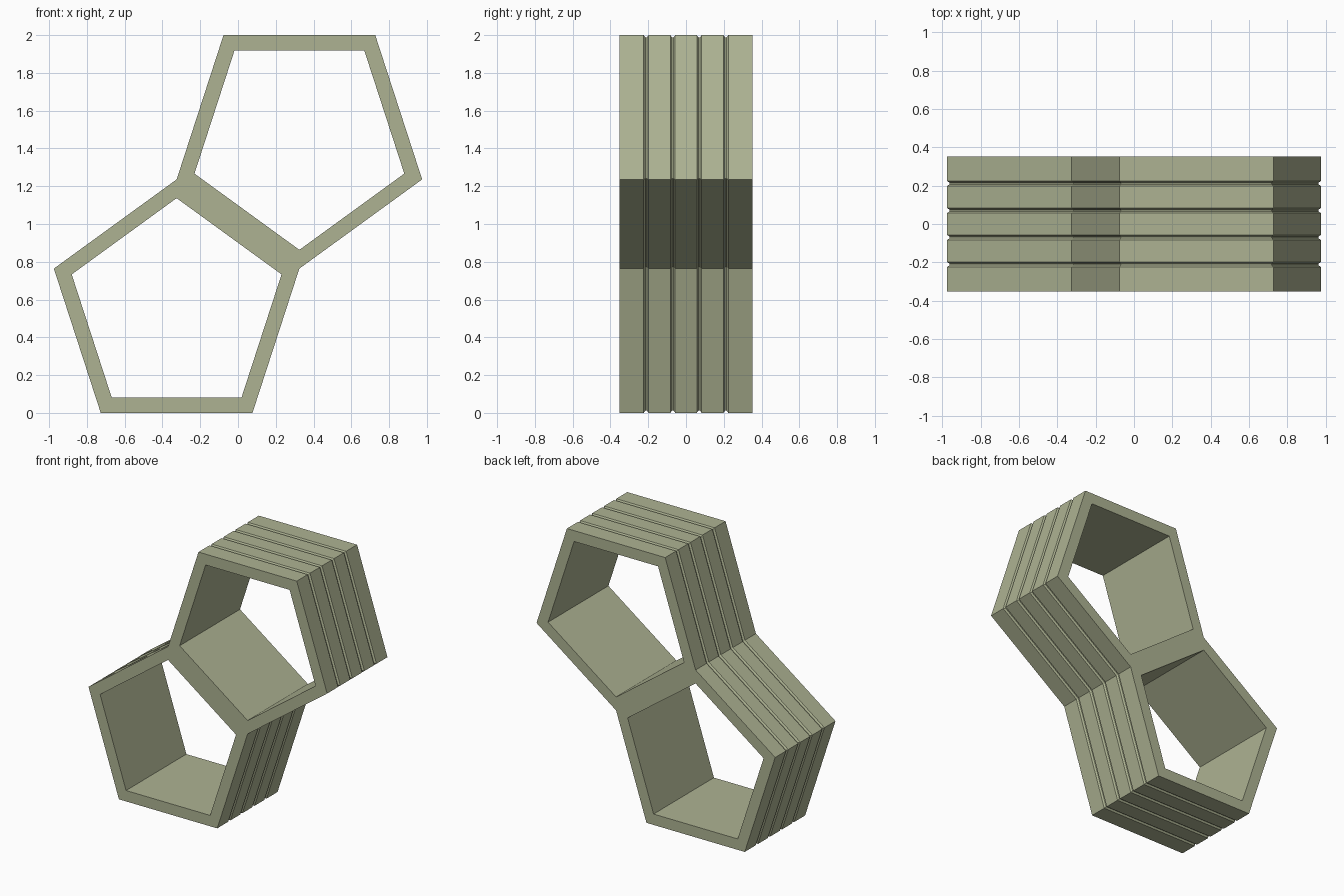
import bpy, bmesh, math
from mathutils import Vector

if "Cube" in bpy.data.objects:
    bpy.data.objects.remove(bpy.data.objects["Cube"])

R_OUT, R_IN = 0.6833, 0.584           # pentagon circumradii
CX, CZ = -0.325, 0.5528               # centre of the lower pentagon
HALF = 0.352                          # half depth
GROOVES = (-0.211, -0.070, 0.070, 0.211)
G_TOP, G_BOT, G_DEPTH = 0.013, 0.004, 0.012


def pentagon(r):
    """Lower pentagon: left, bottom left, bottom right, right, apex."""
    return [Vector((CX + r * math.cos(math.radians(a)), CZ + r * math.sin(math.radians(a))))
            for a in (162, 234, 306, 18, 90)]


def turned(pts):
    """Half turn about the middle of the shared wall."""
    return [Vector((-p.x, 2 - p.y)) for p in pts]


def inset(pts, d):
    """Mitred inward offset of a counter-clockwise outline."""
    out = []
    for i, p in enumerate(pts):
        a, b = (p - pts[i - 1]).normalized(), (pts((i + 1) % len(pts)) if callable(pts) else pts[(i + 1) % len(pts)]) - p
        b.normalize()
        na, nb = Vector((-a.y, a.x)), Vector((-b.y, b.x))
        out.append(p + (na + nb) * (d / (1 + na.dot(nb))))
    return out


bm = bmesh.new()


def face(*pts):
    bm.faces.new([bm.verts.new((p.x, y, p.y)) for p, y in pts])


def strip(loop_a, ya, loop_b, yb):
    n = len(loop_a)
    for i in range(n):
        j = (i + 1) % n
        face((loop_a[i], ya), (loop_a[j], ya), (loop_b[j], yb), (loop_b[i], yb))


# outer skin with four chamfered grooves
outer = pentagon(R_OUT)
outline = outer[:4] + turned(outer[:4])
profile = [(-HALF, 0)]
for g in GROOVES:
    profile += [(g - G_TOP, 0), (g - G_BOT, G_DEPTH), (g + G_BOT, G_DEPTH), (g + G_TOP, 0)]
profile.append((HALF, 0))
for (ya, da), (yb, db) in zip(profile, profile[1:]):
    strip(inset(outline, da), ya, inset(outline, db), yb)

# rims and smooth bores of both cells
inner = pentagon(R_IN)
for o, i in ((outer, inner), (turned(outer), turned(inner))):
    strip(i, -HALF, i, HALF)
    for y in (-HALF, HALF):
        strip(o, y, i, y)

bmesh.ops.remove_doubles(bm, verts=bm.verts, dist=0.001)
bmesh.ops.recalc_face_normals(bm, faces=bm.faces)
mesh = bpy.data.meshes.new("double_pentagon_shelf")
bm.to_mesh(mesh)
bm.free()

mat = bpy.data.materials.new("sage green")
mat.diffuse_color = (0.42, 0.45, 0.29, 1)
mat.use_nodes = True
mat.node_tree.nodes["Principled BSDF"].inputs["Base Color"].default_value = mat.diffuse_color
mesh.materials.append(mat)
bpy.context.collection.objects.link(bpy.data.objects.new("double_pentagon_shelf", mesh))
